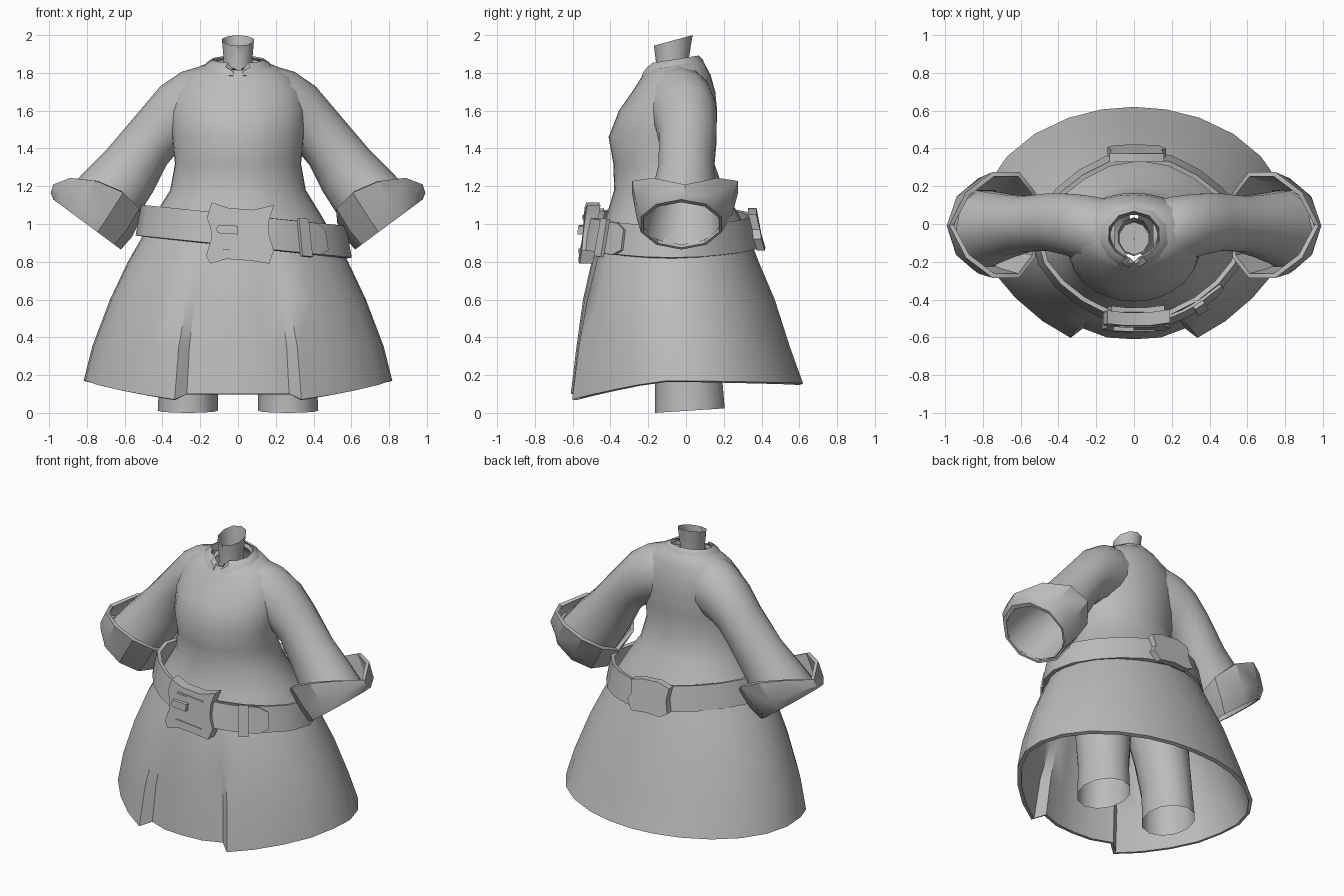
import bpy, bmesh, math
from mathutils import Vector

if "Cube" in bpy.data.objects:
    bpy.data.objects.remove(bpy.data.objects["Cube"])

grey = bpy.data.materials.new("cloth grey")
grey.diffuse_color = (0.5, 0.5, 0.5, 1)
grey.use_nodes = True
grey.node_tree.nodes["Principled BSDF"].inputs["Base Color"].default_value = grey.diffuse_color


def finish(name, verts, faces, thick=0, angle=40, offset=-1):
    me = bpy.data.meshes.new(name)
    me.from_pydata([tuple(v) for v in verts], [], faces)
    bm = bmesh.new()
    bm.from_mesh(me)
    bmesh.ops.recalc_face_normals(bm, faces=bm.faces)
    bm.to_mesh(me)
    bm.free()
    me.materials.append(grey)
    ob = bpy.data.objects.new(name, me)
    bpy.context.collection.objects.link(ob)
    bpy.ops.object.select_all(action='DESELECT')
    bpy.context.view_layer.objects.active = ob
    ob.select_set(True)
    if thick:
        m = ob.modifiers.new("thickness", 'SOLIDIFY')
        m.thickness, m.offset = thick, offset
        bpy.ops.object.modifier_apply(modifier=m.name)
    bpy.ops.object.shade_smooth_by_angle(angle=math.radians(angle))
    return ob


def loft(name, rings, closed=True, **kw):
    n = len(rings[0])
    faces = [(i * n + j, i * n + (j + 1) % n, (i + 1) * n + (j + 1) % n, (i + 1) * n + j)
             for i in range(len(rings) - 1) for j in range(n if closed else n - 1)]
    return finish(name, [p for r in rings for p in r], faces, **kw)


def plate(name, outline, depth, place):
    """Extruded outline; place maps (u, v, d) to a 3D point."""
    n = len(outline)
    verts = [place(u, v, d) for d in (0, depth) for u, v in outline]
    faces = [tuple(range(n)), tuple(range(n, 2 * n))]
    faces += [(i, (i + 1) % n, n + (i + 1) % n, n + i) for i in range(n)]
    return finish(name, verts, faces, angle=30)


def oval(deg, z, rx, yf, yb, tilt=0, cx=0):
    """Point on a horizontal oval, 0 degrees at the front; tilt raises the back."""
    a = math.radians(deg)
    return (cx + rx * math.sin(a), (yf + yb) / 2 - (yb - yf) / 2 * math.cos(a),
            z - tilt * math.cos(a))


def ring(*args, n=16, cx=0):
    return [oval(360 * i / n, *args, cx=cx) for i in range(n)]


# Coat: bodice and flared skirt, with a recessed front panel between two flaps
half = [0, 10, 20, 22.5, 35, 50, 65, 80, 95, 110, 125, 140, 155, 168]
angles = half + [180] + [360 - a for a in reversed(half[1:])]
coat_rings = []
for z, rx, yf, yb, tilt in [
        (0.12, 0.82, -0.61, 0.62, 0), (0.35, 0.775, -0.58, 0.55, 0), (0.6, 0.68, -0.545, 0.47, 0),
        (0.8, 0.585, -0.50, 0.385, 0), (0.93, 0.51, -0.46, 0.335, 0), (1.05, 0.44, -0.42, 0.28, 0),
        (1.18, 0.36, -0.38, 0.2, 0), (1.32, 0.335, -0.385, 0.15, 0), (1.46, 0.35, -0.41, 0.16, 0),
        (1.6, 0.36, -0.355, 0.165, 0), (1.7, 0.34, -0.285, 0.155, 0), (1.78, 0.29, -0.24, 0.13, 0.01),
        (1.835, 0.2, -0.21, 0.095, 0.02), (1.85, 0.13, -0.18, 0.06, 0.025)]:
    fold = min(1, max(0, (0.97 - z) / 0.75))
    pts = []
    for deg in angles:
        d = min(deg, 360 - deg)
        k = 1 + fold * {20: -0.035, 22.5: 0.07, 35: 0.03}.get(d, 0)
        mid, w = (yf + yb) / 2, (yb - yf) / 2
        x, y, zz = oval(deg, z, rx * k, mid - w * k, mid + w * k, tilt)
        if z < 0.2:  # hem dips at the front
            zz = 0.1 if d < 21 else 0.07 + 0.1 * min(1, (d - 22) / 55) - 0.015 * max(0, d - 90) / 90
        if z > 1.84 and d == 0:  # throat opening
            y, zz = -0.20, 1.785
        pts.append((x, y, zz))
    coat_rings.append(pts)
loft("coat", coat_rings, thick=0.025, angle=45)

# Collar, open at the throat
collar_angles = [8, 22, 45, 75, 110, 145, 180, 215, 250, 285, 315, 338, 352]
collar = [[oval(d, *r) for d in collar_angles] for r in
          [(1.81, 0.205, -0.235, 0.10, 0.025), (1.85, 0.175, -0.215, 0.09, 0.02),
           (1.872, 0.14, -0.185, 0.068, 0.02)]]
for r, drop in zip(collar[1:], (0.025, 0.045)):
    for j in (0, -1):
        r[j] = (r[j][0], r[j][1] - 0.012, r[j][2] - drop)
loft("collar", collar, closed=False, thick=0.01)

# Neck stump, open and slanted
loft("neck", [ring(1.78, 0.002, -0.08, -0.076, 0, n=10), ring(1.78, 0.08, -0.16, 0.01, 0, n=10),
              ring(1.87, 0.08, -0.16, 0.015, 0.005, n=10),
              ring(1.972, 0.088, -0.17, 0.035, 0.028, n=10)])


def tube_ring(top, bottom, ry, cy, n=14, dip=0):
    """Oval spanned between a top and a bottom point in the x-z plane."""
    t, b = Vector((top[0], cy, top[1])), Vector((bottom[0], cy, bottom[1]))
    c, h = (t + b) / 2, (t - b) / 2
    axis = Vector((0.64, 0, -0.77))
    out = []
    for i in range(n):
        a = 2 * math.pi * i / n
        out.append(c + h * math.cos(a) + Vector((0, ry * math.sin(a), 0))
                   - axis * dip * (abs(math.sin(a)) - 0.5))
    return out


def mirrored(rings, s):
    return [[(s * p[0], p[1], p[2]) for p in r] for r in rings]


for s, side in ((-1, "left"), (1, "right")):
    # Sleeve
    sleeve = [tube_ring(*r) for r in [
        ((0.1, 1.82), (0.15, 1.45), 0.19, -0.06), ((0.2, 1.835), (0.22, 1.42), 0.185, -0.035),
        ((0.3, 1.805), (0.28, 1.4), 0.175, -0.015),
        ((0.41, 1.73), (0.33, 1.37), 0.165, 0.0), ((0.52, 1.6), (0.38, 1.31), 0.155, 0.01),
        ((0.69, 1.40), (0.45, 1.17), 0.15, 0.0), ((0.82, 1.27), (0.52, 1.06), 0.17, -0.01),
        ((0.95, 1.12), (0.63, 0.89), 0.205, -0.025)]]
    loft("sleeve_" + side, mirrored(sleeve, s), angle=50)
    # Turned-back cuff, flaring open toward the elbow
    cuff = [tube_ring((0.955, 1.115), (0.63, 0.875), 0.21, -0.025, 10),
            tube_ring((0.978, 1.13), (0.62, 0.865), 0.225, -0.025, 10),
            tube_ring((0.982, 1.175), (0.55, 0.945), 0.265, -0.01, 10, 0.03),
            tube_ring((0.94, 1.255), (0.485, 1.055), 0.295, -0.005, 10, 0.12)]
    loft("cuff_" + side, mirrored(cuff, s), thick=0.025, angle=35)
    # Leg, open at the ankle
    loft("leg_" + side, [ring(0.012, 0.16, -0.165, 0.205, 0.012, n=12, cx=s * 0.265),
                         ring(0.2, 0.155, -0.165, 0.19, 0, n=12, cx=s * 0.26),
                         ring(0.45, 0.175, -0.2, 0.17, 0, n=12, cx=s * 0.24),
                         ring(0.65, 0.2, -0.24, 0.16, 0, n=12, cx=s * 0.22),
                         ring(0.85, 0.2, -0.25, 0.15, 0, n=12, cx=s * 0.2)])


# Belt, hanging lower on one side
def belt_point(deg, v, out=0):
    """v is 0 at the lower edge and 1 at the upper edge."""
    a = math.radians(deg)
    k = 1 - 0.05 * math.sin(2 * a) ** 2
    x = 0.03 + (0.56 * k - 0.03 * v + out) * math.sin(a)
    y = -0.075 - (0.455 * k - 0.035 * v + out) * math.cos(a)
    return (x, y, 0.882 - 0.105 * x + 0.165 * v)


def belt_strip(name, a0, a1, steps, out, v0, v1, thick, tip=0):
    cols = []
    for i in range(steps + 1):
        d = a0 + (a1 - a0) * i / steps
        t = tip if i == steps else 0
        cols.append([belt_point(d, v0 + t, out), belt_point(d, v1 - t, out)])
    return loft(name, cols, closed=False, thick=thick, offset=0)


loft("belt", [[belt_point(i * 18, v) for i in range(20)] for v in (0, 1)], thick=0.025, offset=0)
belt_strip("belt_tongue", 12, 54, 6, 0.02, 0.0, 1.0, 0.015, 0.18)
belt_strip("belt_loop", 32, 39, 1, 0.038, -0.1, 1.1, 0.02)

# Front buckle: flared plate with curved sides, slots and a prong
outline = [(-.14, 1.115), (-.05, 1.085), (.08, 1.075), (.19, 1.1), (.165, 1.02), (.165, .94),
           (.19, .86), (.165, .79), (.07, .805), (-.06, .815), (-.145, .79), (-.17, .83),
           (-.142, .92), (-.145, .98), (-.165, 1.03)]


def front(u, v, d):
    return (u, -0.485 + 0.12 * (v - 0.95) - d + 0.4 * u * u, v)


plate("buckle", outline, 0.07, front)
plate("buckle_back_plate", [(u * 0.85, 0.95 + (v - 0.95) * 0.8) for u, v in outline], -0.03, front)
plate("buckle_prong", [(-.11, .955), (-.115, .975), (-.105, .995), (0, .99), (0, .945), (-.09, .95)],
      0.09, front)
for z in (1.045, 0.865):
    plate("buckle_ridge", [(-.08, z + .004), (.11, z - .012), (.11, z - .02), (-.08, z - .008)],
          0.076, front)

# Back clasp
clasp = [(-.13, 1.06), (-.05, 1.085), (.08, 1.075), (.16, 1.05), (.145, .97), (.17, .92), (.13, .86),
         (.02, .875), (-.09, .87), (-.14, .9), (-.12, .98)]
plate("back_clasp", clasp, 0.045,
      lambda u, v, d: (u, 0.355 - 0.22 * (v - 0.97) + d - 0.4 * u * u, v))
